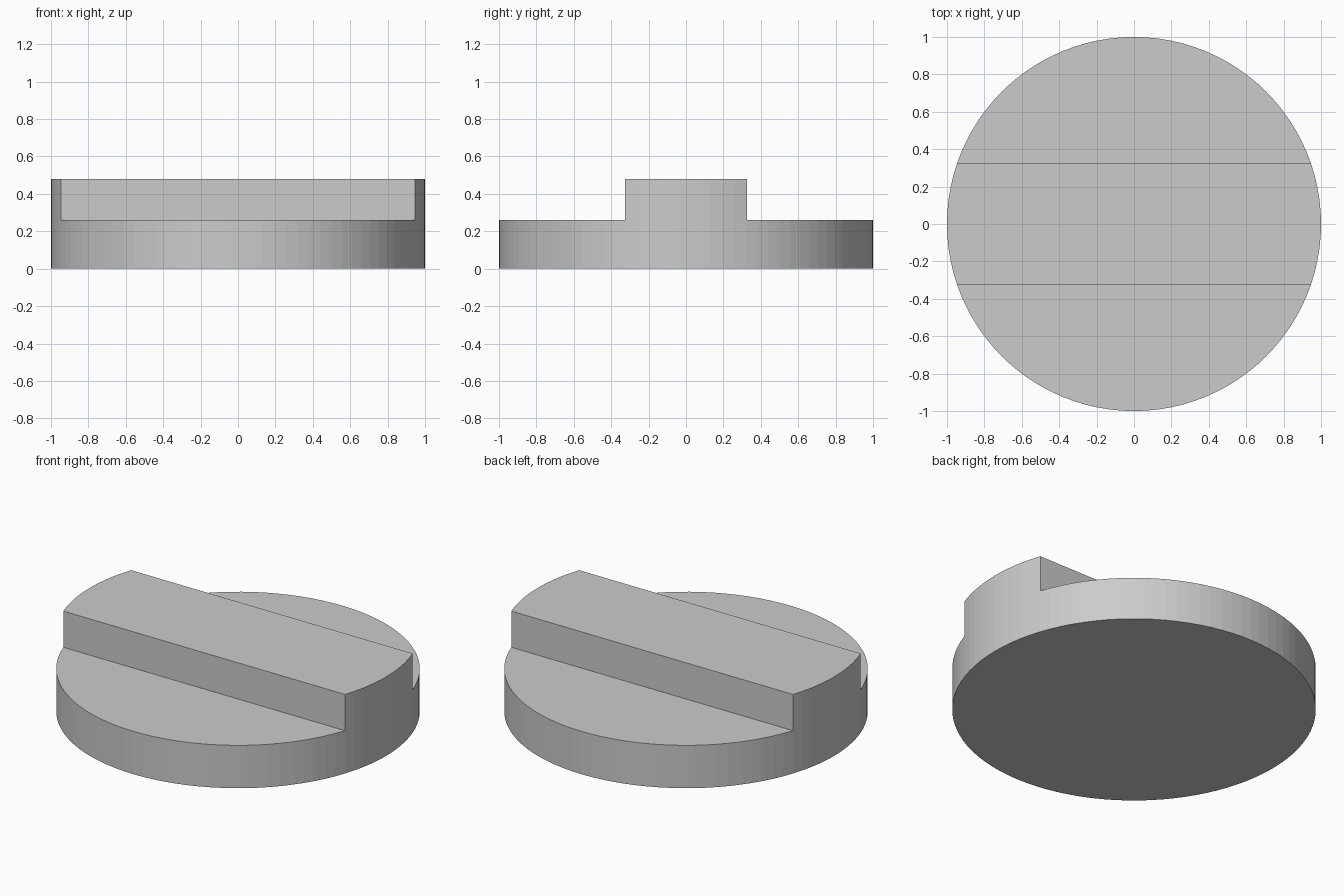
import bpy
import bmesh

if "Cube" in bpy.data.objects:
    bpy.data.objects.remove(bpy.data.objects["Cube"], do_unlink=True)

RADIUS, SEGMENTS = 1.0, 96
BASE_HEIGHT, TOTAL_HEIGHT = 0.26, 0.48
RIB_HALF_WIDTH = 0.325

# Plain grey material
grey = bpy.data.materials.new("light_grey")
grey.use_nodes = True
colour = (0.6, 0.6, 0.6, 1)
grey.diffuse_color = colour
grey.node_tree.nodes["Principled BSDF"].inputs["Base Color"].default_value = colour

# Round base
bm = bmesh.new()
bmesh.ops.create_cone(bm, cap_ends=True, segments=SEGMENTS, radius1=RADIUS,
                      radius2=RADIUS, depth=BASE_HEIGHT)
bmesh.ops.translate(bm, verts=bm.verts, vec=(0, 0, BASE_HEIGHT / 2))

# Cut lines along both sides of the rib
for side in (-1, 1):
    bmesh.ops.bisect_plane(bm, geom=bm.verts[:] + bm.edges[:] + bm.faces[:],
                           plane_co=(0, side * RIB_HALF_WIDTH, 0),
                           plane_no=(0, 1, 0))

# Raised rib across the middle
bm.normal_update()
middle = [f for f in bm.faces if f.normal.z > 0.9
          and abs(f.calc_center_median().y) < RIB_HALF_WIDTH / 2]
raised = bmesh.ops.extrude_face_region(bm, geom=middle)["geom"]
bmesh.ops.translate(bm, vec=(0, 0, TOTAL_HEIGHT - BASE_HEIGHT),
                    verts=[v for v in raised if isinstance(v, bmesh.types.BMVert)])

# Merge flush faces into clean flat panels
bmesh.ops.dissolve_limit(bm, angle_limit=0.01, verts=bm.verts, edges=bm.edges)
bmesh.ops.recalc_face_normals(bm, faces=bm.faces)

mesh = bpy.data.meshes.new("ribbed_disc")
bm.to_mesh(mesh)
bm.free()
mesh.materials.append(grey)
disc = bpy.data.objects.new("ribbed_disc", mesh)
bpy.context.collection.objects.link(disc)
